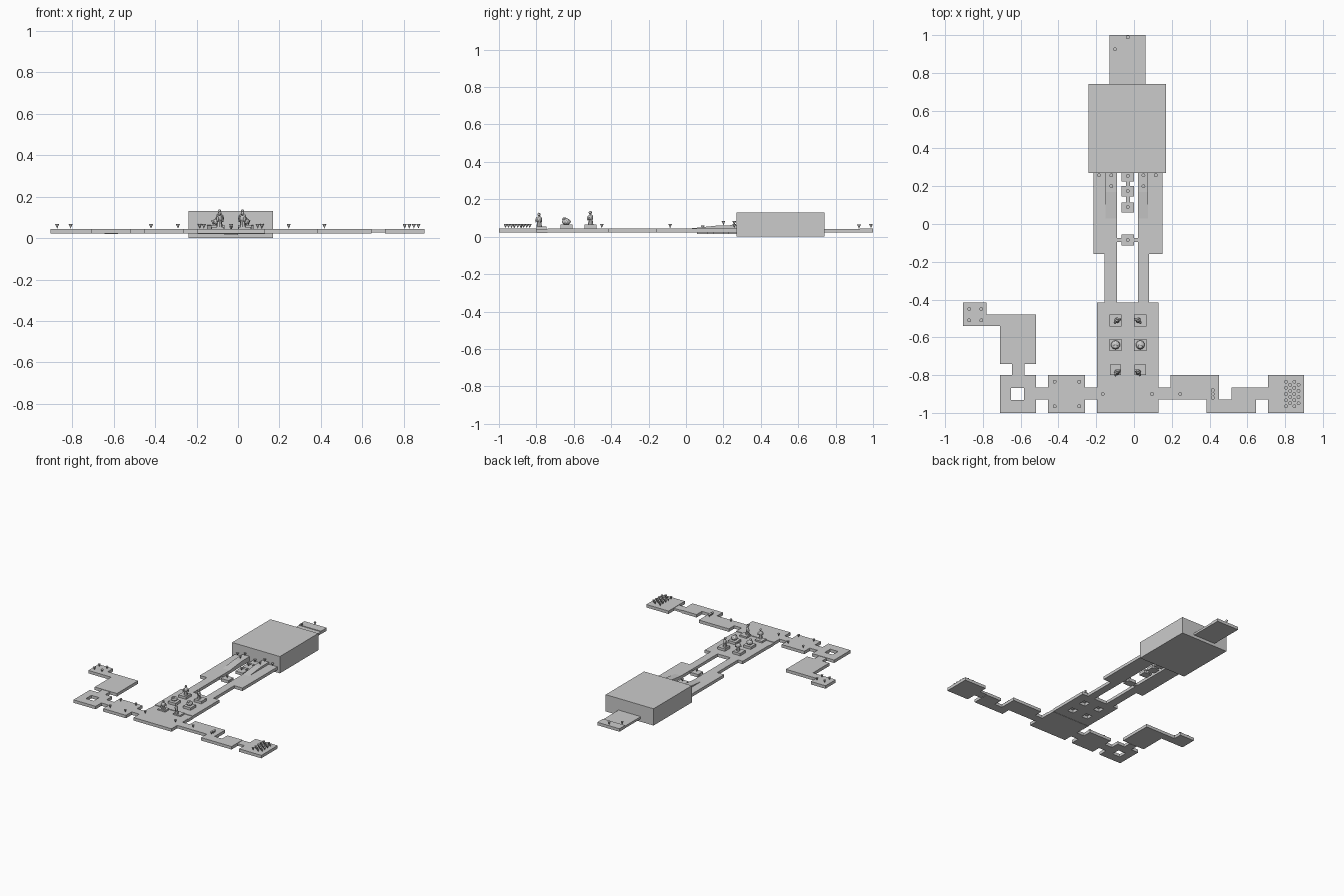
import bpy, bmesh, math
from mathutils import Matrix, Vector

if "Cube" in bpy.data.objects:
    bpy.data.objects.remove(bpy.data.objects["Cube"])

LOW, TOP = 0.022, 0.045


def finish(name, bm):
    bmesh.ops.recalc_face_normals(bm, faces=bm.faces)
    mesh = bpy.data.meshes.new(name)
    bm.to_mesh(mesh)
    bm.free()
    ob = bpy.data.objects.new(name, mesh)
    bpy.context.collection.objects.link(ob)
    return ob


def prism(name, outline, z0=LOW, z1=TOP):
    """Extrude a plan outline between two heights."""
    bm = bmesh.new()
    base = bm.faces.new([bm.verts.new((x, y, z0)) for x, y in outline])
    top = bmesh.ops.extrude_face_region(bm, geom=[base])["geom"]
    verts = [v for v in top if isinstance(v, bmesh.types.BMVert)]
    bmesh.ops.translate(bm, verts=verts, vec=(0, 0, z1 - z0))
    return finish(name, bm)


def slab(name, x0, x1, y0, y1, z0=LOW, z1=TOP):
    return prism(name, [(x0, y0), (x1, y0), (x1, y1), (x0, y1)], z0, z1)


def punch(ob, x0, x1, y0, y1):
    """Cut a rectangular hole through a floor slab."""
    cutter = slab("cutter", x0, x1, y0, y1, -0.1, 0.2)
    cutter.hide_render = True
    mod = ob.modifiers.new("hole", "BOOLEAN")
    mod.operation, mod.object, mod.solver = "DIFFERENCE", cutter, "EXACT"
    bpy.context.view_layer.objects.active = ob
    bpy.ops.object.modifier_apply(modifier=mod.name)
    bpy.data.objects.remove(cutter)


def marker(x, y, z=TOP):
    """Small downward-pointing cone standing on its tip."""
    bm = bmesh.new()
    bmesh.ops.create_cone(bm, cap_ends=True, segments=12, radius1=0.0,
                          radius2=0.01, depth=0.022,
                          matrix=Matrix.Translation((x, y, z + 0.012)))
    bmesh.ops.remove_doubles(bm, verts=bm.verts, dist=1e-5)
    finish("marker_cone", bm)


def ball(bm, loc, scale, tilt=0.0):
    m = (Matrix.Translation(loc) @ Matrix.Rotation(tilt, 4, "Y")
         @ Matrix.Diagonal((*scale, 1)))
    bmesh.ops.create_icosphere(bm, subdivisions=2, radius=1, matrix=m)


def statue(x, y, z, height, turn):
    """Standing figure: robe, chest, head, two arms."""
    bm = bmesh.new()
    bmesh.ops.create_cone(bm, cap_ends=True, segments=8, radius1=0.2, radius2=0.14,
                          depth=0.4, matrix=Matrix.Translation((0, 0, 0.2)))
    ball(bm, (0, 0, 0.53), (0.24, 0.16, 0.24))
    ball(bm, (0, -0.03, 0.88), (0.11, 0.12, 0.13))
    for s in (-1, 1):
        ball(bm, (s * 0.22, -0.06, 0.5), (0.07, 0.09, 0.2), s * -0.3)
    bm.transform(Matrix.Translation((x, y, z)) @ Matrix.Rotation(turn, 4, "Z")
                 @ Matrix.Scale(height, 4))
    finish("standing_statue", bm)


def crouched(x, y, z):
    bm = bmesh.new()
    ball(bm, (x, y, z + 0.016), (0.024, 0.024, 0.018))
    ball(bm, (x, y - 0.01, z + 0.03), (0.012, 0.012, 0.01))
    finish("crouched_statue", bm)


# Large block room and stepped rear exit
slab("main_block", -0.24, 0.17, 0.27, 0.74, 0.0, 0.13)
slab("rear_ramp", -0.13, 0.06, 0.74, 0.93, 0.023, 0.04)
slab("rear_platform", -0.13, 0.06, 0.93, 1.0)

# Twin walkways with raised inner ramps
for name, inner, mid, outer, edge in (("right", -0.09, -0.155, -0.215, -0.15),
                                      ("left", 0.02, 0.08, 0.15, 0.075)):
    prism(name + "_walkway", [(inner, -0.415), (mid, -0.415), (mid, -0.16),
                              (outer, -0.16), (outer, 0.27), (inner, 0.27)])
    bm = bmesh.new()
    side = [(0.03, TOP), (0.27, TOP), (0.27, 0.062), (0.17, 0.06)]
    a = [bm.verts.new((inner, y, z)) for y, z in side]
    b = [bm.verts.new((edge, y, z)) for y, z in side]
    bm.faces.new(a)
    bm.faces.new(b)
    for i in range(4):
        j = (i + 1) % 4
        bm.faces.new((a[i], a[j], b[j], b[i]))
    finish(name + "_walkway_ramp", bm)

# Central stepping stones with narrow links
for y in (0.255, 0.175, 0.09):
    slab("stepping_stone", -0.065, 0.0, y - 0.03, y + 0.025, 0.015, 0.036)
for y in (0.217, 0.132):
    slab("stone_link", -0.042, -0.022, y - 0.017, y + 0.017, 0.015, 0.034)
slab("bridge_stone", -0.065, 0.0, -0.115, -0.055)
slab("bridge", -0.09, 0.02, -0.095, -0.075, LOW, 0.04)

# Statue hall, step and entrance
hall = slab("statue_hall", -0.195, 0.13, -0.74, -0.415)
slab("hall_step", -0.195, 0.13, -0.80, -0.74, 0.02, 0.041)
slab("entrance_hall", -0.195, 0.13, -1.0, -0.80)
for x in (-0.098, 0.033):
    for y in (-0.51, -0.64):
        punch(hall, x - 0.026, x + 0.026, y - 0.026, y + 0.026)
        slab("pedestal", x - 0.032, x + 0.032, y - 0.032, y + 0.032, TOP, 0.064)
    slab("low_pedestal", x - 0.03, x + 0.03, -0.8, -0.745, 0.041, 0.054)
    crouched(x, -0.64, 0.064)
for x, s in ((-0.09, 1), (0.023, -1)):
    statue(x, -0.51, 0.064, 0.074, s * 0.6)
    statue(x, -0.785, 0.054, 0.074, s * 0.8)

# Right wing: rooms, links and corner with an open well
slab("right_link", -0.26, -0.195, -0.93, -0.865)
slab("right_room", -0.455, -0.26, -1.0, -0.80)
slab("right_outer_link", -0.52, -0.455, -0.93, -0.865)
corner = slab("right_corner_room", -0.71, -0.52, -1.0, -0.80)
punch(corner, -0.65, -0.583, -0.933, -0.867)
slab("right_north_link", -0.645, -0.58, -0.80, -0.74, 0.02, 0.042)
prism("right_upper_room", [(-0.71, -0.74), (-0.52, -0.74), (-0.52, -0.48),
                           (-0.78, -0.48), (-0.78, -0.54), (-0.71, -0.54)])
slab("right_end_pad", -0.905, -0.78, -0.54, -0.415)

# Left wing: bent rooms and end pad
slab("left_link", 0.13, 0.193, -0.93, -0.865)
prism("left_room", [(0.193, -0.93), (0.385, -0.93), (0.385, -1.0), (0.45, -1.0),
                    (0.45, -0.80), (0.193, -0.80)])
prism("left_bent_room", [(0.45, -1.0), (0.645, -1.0), (0.645, -0.865),
                         (0.515, -0.865), (0.515, -0.93), (0.45, -0.93)])
slab("left_outer_link", 0.645, 0.71, -0.93, -0.865, LOW + 0.004, 0.042)
slab("left_end_pad", 0.71, 0.90, -1.0, -0.80)

# Marker cones
for x in (-0.42, -0.29):
    for y in (-0.835, -0.965):
        marker(x, y)
for x in (-0.873, -0.808):
    for y in (-0.45, -0.51):
        marker(x, y)
for x in (-0.165, 0.095, 0.245):
    marker(x, -0.9)
for y in (-0.88, -0.9, -0.92):
    marker(0.417, y)
for col in range(4):
    count = 5 - col % 2
    for row in range(count):
        marker(0.805 + col * 0.022, -0.9 + (row - (count - 1) / 2) * 0.0325)
for x in (-0.12, 0.05):
    for y in (0.2, 0.258):
        marker(x, y, 0.061)
for x in (-0.185, 0.115):
    marker(x, 0.258)
for y in (0.255, 0.175, 0.09):
    marker(-0.033, y, 0.036)
marker(-0.033, -0.085)
marker(-0.1, 0.925, 0.041)
marker(-0.033, 0.989)
